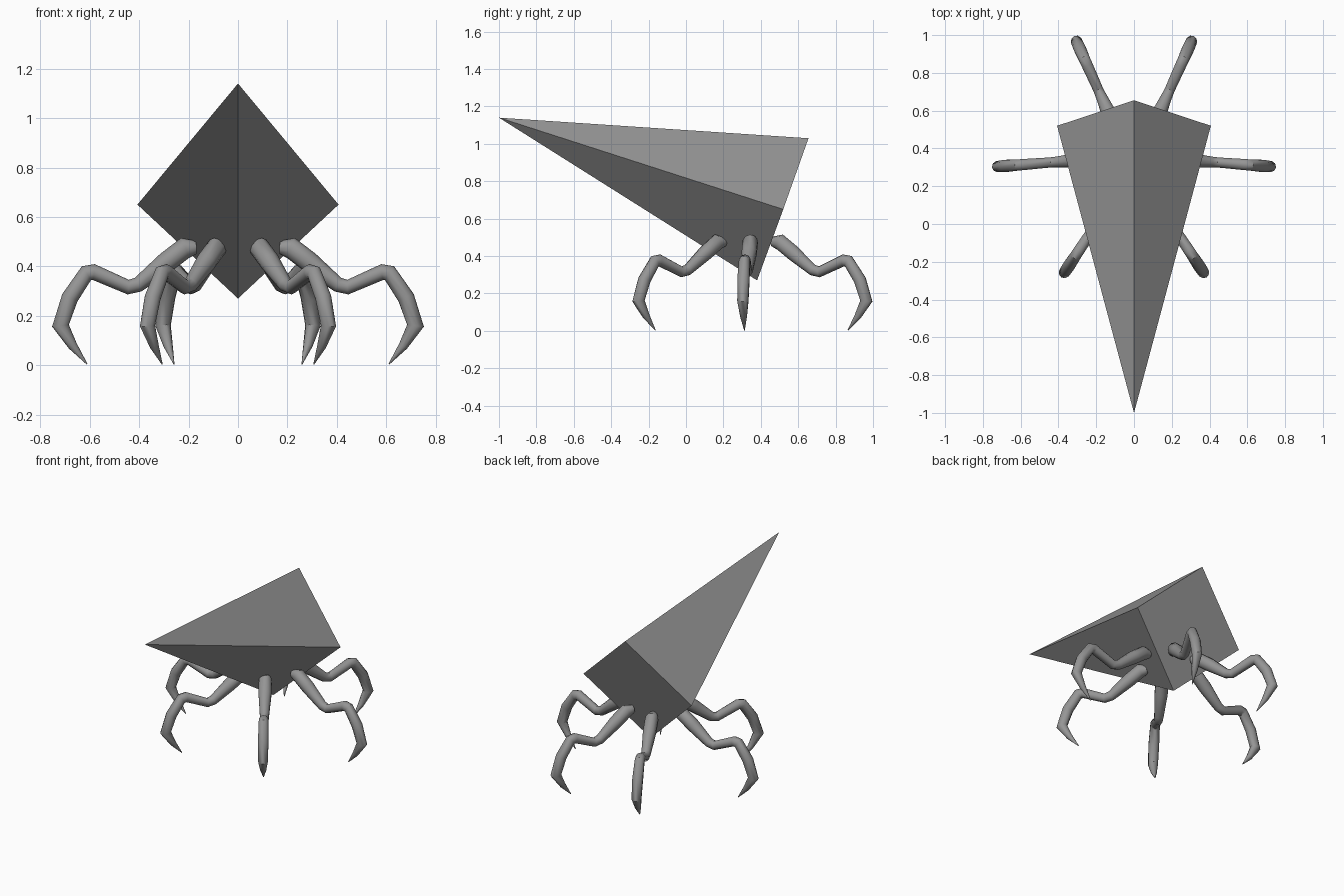
import bpy, bmesh, math
from mathutils import Vector

if "Cube" in bpy.data.objects:
    bpy.data.objects.remove(bpy.data.objects["Cube"])

grey = bpy.data.materials.new("mid_grey")
grey.diffuse_color = (0.30, 0.30, 0.30, 1)
grey.use_nodes = True
grey.node_tree.nodes["Principled BSDF"].inputs["Base Color"].default_value = grey.diffuse_color


def finish(name, bm):
    bmesh.ops.recalc_face_normals(bm, faces=bm.faces)
    me = bpy.data.meshes.new(name)
    bm.to_mesh(me)
    bm.free()
    me.materials.append(grey)
    ob = bpy.data.objects.new(name, me)
    bpy.context.collection.objects.link(ob)
    return ob


# Body: a long four-sided pyramid pointing forward
bm = bmesh.new()
apex = bm.verts.new((0, -1, 1.14))
base = [bm.verts.new(p) for p in
        ((0, 0.655, 1.03), (0.407, 0.52, 0.65), (0, 0.38, 0.27), (-0.407, 0.52, 0.65))]
bm.faces.new(base)
for i in range(4):
    bm.faces.new((apex, base[i], base[(i + 1) % 4]))
finish("pyramid_body", bm)

# Leg outline: distance from the hip, height, radius
LEG = [(-0.03, 0.477, 0.027), (0.015, 0.474, 0.042), (0.09, 0.417, 0.042),
       (0.205, 0.326, 0.030), (0.245, 0.316, 0.028), (0.385, 0.377, 0.031),
       (0.415, 0.372, 0.031), (0.482, 0.273, 0.034), (0.52, 0.16, 0.031),
       (0.47, 0.078, 0.019), (0.412, 0.004, 0.002)]
SIDES = 10


def leg(name, hip, angle):
    out = Vector((math.cos(angle), math.sin(angle), 0))
    side = Vector((-out.y, out.x, 0))
    up = Vector((0, 0, 1))
    pts = [Vector((d, z)) for d, z, r in LEG]
    bm = bmesh.new()
    rings = []
    for i, (d, z, r) in enumerate(LEG):
        a = (pts[i] - pts[max(i - 1, 0)])
        b = (pts[min(i + 1, len(pts) - 1)] - pts[i])
        a = a.normalized() if a.length else b.normalized()
        b = b.normalized() if b.length else a
        t = (a + b).normalized()
        stretch = 1 / max(t.dot(a), 0.75)          # mitred joints
        across = (out * -t.y + up * t.x) * stretch
        centre = Vector((hip[0], hip[1], 0)) + out * d + up * z
        rings.append([bm.verts.new(centre + r * (across * math.cos(w) + side * math.sin(w)))
                      for w in (math.tau * k / SIDES for k in range(SIDES))])
    for r0, r1 in zip(rings, rings[1:]):
        for k in range(SIDES):
            n = (k + 1) % SIDES
            bm.faces.new((r0[k], r0[n], r1[n], r1[k]))
    bm.faces.new(rings[0])
    bm.faces.new(rings[-1])
    ob = finish(name, bm)
    bpy.ops.object.select_all(action='DESELECT')
    ob.select_set(True)
    bpy.context.view_layer.objects.active = ob
    bpy.ops.object.shade_smooth_by_angle(angle=math.radians(40))


# Three pairs of legs, mirrored left and right
for label, x, y, deg in (("front", 0.08, 0.18, -56.6), ("middle", 0.20, 0.345, -4.5),
                         ("back", 0.09, 0.49, 65.8)):
    a = math.radians(deg)
    leg(label + "_leg_right", (x, y), a)
    leg(label + "_leg_left", (-x, y), math.pi - a)
